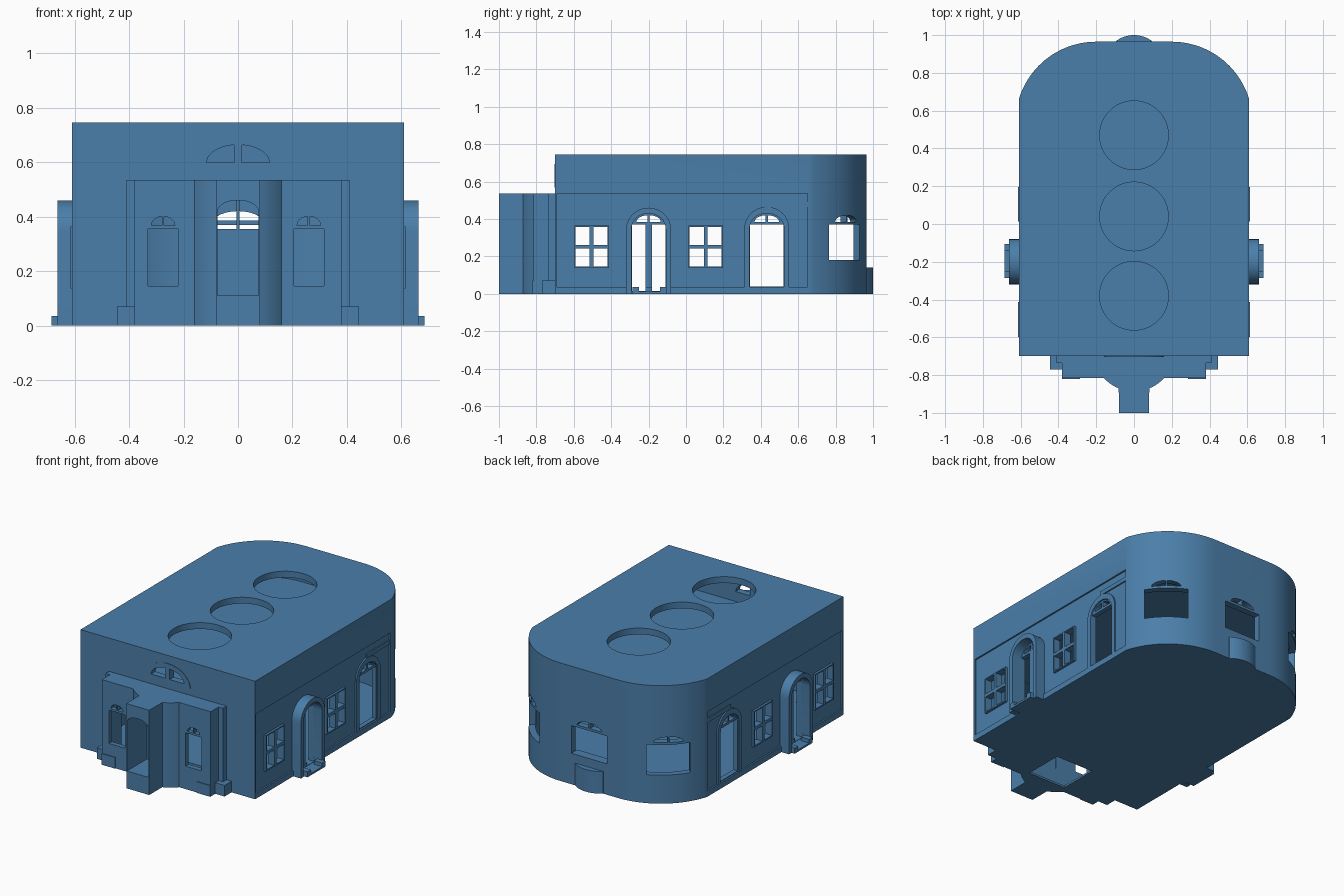
import bpy, bmesh, math
from mathutils import Vector

if "Cube" in bpy.data.objects:
    bpy.data.objects.remove(bpy.data.objects["Cube"])


def wall(angle, ox, oy, s=1):
    """Frame on a wall: u along it, z up, d outward; s=-1 mirrors in x."""
    c, n = math.cos(math.radians(angle)), math.sin(math.radians(angle))
    return lambda u, z, d: Vector((s * (ox - u * n + d * c), oy + u * c + d * n, z))


def plan(u, v, d):
    return Vector((u, v, d))


def add_prism(bm, pts, d0, d1, frame):
    a = [bm.verts.new(frame(u, v, d0)) for u, v in pts]
    b = [bm.verts.new(frame(u, v, d1)) for u, v in pts]
    n = len(pts)
    faces = [bm.faces.new(a[::-1]), bm.faces.new(b)]
    faces += [bm.faces.new((a[i], a[(i + 1) % n], b[(i + 1) % n], b[i])) for i in range(n)]
    bmesh.ops.recalc_face_normals(bm, faces=faces)


blue = bpy.data.materials.new("blue_paint")
blue.diffuse_color = (0.07, 0.21, 0.40, 1)
blue.use_nodes = True
blue.node_tree.nodes["Principled BSDF"].inputs["Base Color"].default_value = blue.diffuse_color


def make(name, *prisms):
    bm = bmesh.new()
    for p in prisms:
        add_prism(bm, *p)
    me = bpy.data.meshes.new(name)
    bm.to_mesh(me)
    bm.free()
    me.materials.append(blue)
    ob = bpy.data.objects.new(name, me)
    bpy.context.collection.objects.link(ob)
    return ob


def boolean(target, op, *prisms):
    tool = make("cutter", *prisms)
    tool.hide_render = True
    m = target.modifiers.new("bool", 'BOOLEAN')
    m.operation, m.solver, m.object = op, 'EXACT', tool
    bpy.context.view_layer.objects.active = target
    bpy.ops.object.modifier_apply(modifier=m.name)
    bpy.data.objects.remove(tool)


def rect(u0, u1, v0, v1):
    return [(u0, v0), (u1, v0), (u1, v1), (u0, v1)]


def curve(cx, cz, rx, rz, a0, a1, n=16):
    return [(cx + rx * math.cos(math.radians(a0 + (a1 - a0) * i / n)),
             cz + rz * math.sin(math.radians(a0 + (a1 - a0) * i / n))) for i in range(n + 1)]


def arch(c, w, z0, spring, top):
    return [(c - w, z0), (c + w, z0)] + curve(c, spring, w, top - spring, 0, 180)


def arch_ring(c, w, wi, z0, spring, top, topi):
    return ([(c + w, z0)] + curve(c, spring, w, top - spring, 0, 180) + [(c - w, z0), (c - wi, z0)]
            + curve(c, spring, wi, topi - spring, 180, 0) + [(c + wi, z0)])


def fan(c, z0, rx, rz, gap):
    """Two quarter panes of a fanlight."""
    end = math.degrees(math.acos(gap / rx))
    q = [(gap, z0)] + curve(0, z0, rx, rz, 0, end, 8)
    return [[(c + k * u, z) for u, z in q] for k in (1, -1)]


def panes(c, w, z0, z1, bar):
    """Four panes left by crossed glazing bars."""
    m = (z0 + z1) / 2
    return [rect(a, b, p, q) for a, b in ((c - w, c - bar), (c + bar, c + w))
            for p, q in ((z0, m - bar), (m + bar, z1))]


def outline(inset):
    x, y, r = 0.61 - inset, -0.70 + inset, 0.428 - inset
    a = math.degrees(math.acos((x - 0.2) / r))
    right = curve(0.2, 0.537, r, r, a, 90, 24)
    return [(-x, y), (x, y)] + right + [(-u, v) for u, v in right[::-1]]


front = wall(-90, 0, -0.70)
porch = wall(-90, 0, -0.815)
back = wall(90, 0, 0.965)
sides = [(s, wall(0, 0.608, 0, s)) for s in (1, -1)]
corner_a = 49
corners = [wall(corner_a, 0.2 + 0.428 * math.cos(math.radians(corner_a)),
                0.537 + 0.428 * math.sin(math.radians(corner_a)), s) for s in (1, -1)]

# Main body with recessed side panels
body = make("building_shell", (outline(0), 0, 0.745, plan))
boolean(body, 'DIFFERENCE', *[(rect(-0.69, 0.65, 0.035, 0.535), -0.008, 0.1, f) for _, f in sides])

# Porch block with round bay and entrance vestibule
apse = curve(0, -0.67, 0.2159, 0.2159, -42.2, -68.0, 8)
half = [(0.41, -0.66), (0.41, -0.735), (0.38, -0.735), (0.38, -0.815)] + apse + [(0.08, -1.0)]
boolean(body, 'UNION', (half + [(-u, v) for u, v in half[::-1]], 0, 0.535, plan))

# Fanlight surround, side window frames, rear bay
boolean(body, 'UNION', (arch(0, 0.16, 0.568, 0.57, 0.695), -0.02, 0.003, front))
boolean(body, 'UNION', *[(rect(c - 0.092, c + 0.092, 0.137, 0.364), -0.025, 0.006, f)
                         for _, f in sides for c in (-0.505, 0.105)])
boolean(body, 'UNION', ([(-0.098, 0.94), (0.098, 0.94)] + curve(0, 0.84, 0.16, 0.16, 52, 128), 0, 0.14, plan))

# Hollow ground floor and attic (leaving the attic floor between), porch room, entrance passage, stair well
boolean(body, 'DIFFERENCE', (outline(0.04), 0.012, 0.505, plan), (outline(0.04), 0.535, 0.705, plan))
boolean(body, 'DIFFERENCE', (rect(-0.35, 0.35, -0.785, -0.62), 0.0125, 0.50, plan))
boolean(body, 'DIFFERENCE', (arch(0, 0.075, 0.11, 0.42, 0.46), -0.15, 0.25, porch))
boolean(body, 'DIFFERENCE', (rect(-0.13, 0.13, -0.775, -0.53), -0.05, 0.06, plan))

# Roof openings
boolean(body, 'DIFFERENCE', *[(curve(0, y, 0.182, 0.182, 0, 352.5, 47), 0.6, 0.9, plan)
                              for y in (-0.38, 0.04, 0.47)])

# Window and door openings
cuts = [(p, -0.1, 0.05, front) for p in fan(0, 0.598, 0.115, 0.066, 0.015)]
for c in (-0.275, 0.26):
    cuts += [(p, -0.06, 0.05, porch) for p in
             [rect(c - 0.055, c + 0.055, 0.145, 0.355)] + fan(c, 0.368, 0.043, 0.033, 0.004)]
for _, f in sides:
    shapes = panes(-0.505, 0.085, 0.145, 0.357, 0.01) + panes(0.105, 0.085, 0.145, 0.357, 0.01)
    shapes += [rect(-0.29, -0.217, 0.014, 0.37), rect(-0.183, -0.11, 0.014, 0.37)]
    shapes += fan(-0.2, 0.385, 0.065, 0.035, 0.006)
    shapes += [rect(0.342, 0.522, 0.04, 0.37)] + fan(0.432, 0.385, 0.065, 0.035, 0.006)
    cuts += [(p, -0.1, 0.1, f) for p in shapes]
for f in corners + [back]:
    w = 0.125
    cuts += [(p, -0.13, 0.04, f) for p in [rect(-w, w, 0.18, 0.37)] + fan(0, 0.385, 0.085, 0.035, 0.004)]
boolean(body, 'DIFFERENCE', *cuts)

for s, f in sides:
    tag = "right" if s > 0 else "left"
    # Side portals with thresholds
    make(tag + "_portal", (arch_ring(-0.2, 0.12, 0.092, 0, 0.345, 0.46, 0.43), -0.02, 0.055, f))
    make(tag + "_threshold", (rect(-0.285, -0.105, 0, 0.012), -0.03, 0.077, f),
         (rect(-0.285, -0.25, 0, 0.035), 0.02, 0.077, f), (rect(-0.14, -0.105, 0, 0.035), 0.02, 0.077, f))
    # Rear side door surround and its hood band
    make(tag + "_door_surround", (arch_ring(0.432, 0.12, 0.092, 0.035, 0.35, 0.465, 0.43), -0.02, 0.001, f))
    make(tag + "_door_hood", (rect(0.42, 0.65, 0.465, 0.49), -0.02, 0.0, f))
    # Porch pier bases
    x0, x1 = sorted((s * 0.37, s * 0.445))
    x2, x3 = sorted((s * 0.285, s * 0.38))
    make(tag + "_pier_base", (rect(x0, x1, -0.77, -0.69), 0, 0.07, plan),
         (rect(x2, x3, -0.82, -0.79), 0, 0.07, plan))

# Front door leaf and fanlight bar
make("front_door", (rect(-0.076, 0.076, 0.11, 0.355), -0.025, -0.012, porch),
     (rect(-0.006, 0.006, 0.35, 0.46), -0.025, -0.012, porch))

# Rear window sill
make("rear_sill", (rect(-0.125, 0.125, 0.17, 0.195), -0.06, 0.0, back))

for ob in bpy.context.scene.objects:
    ob.select_set(True)
bpy.context.view_layer.objects.active = body
bpy.ops.object.shade_smooth_by_angle(angle=math.radians(25))
